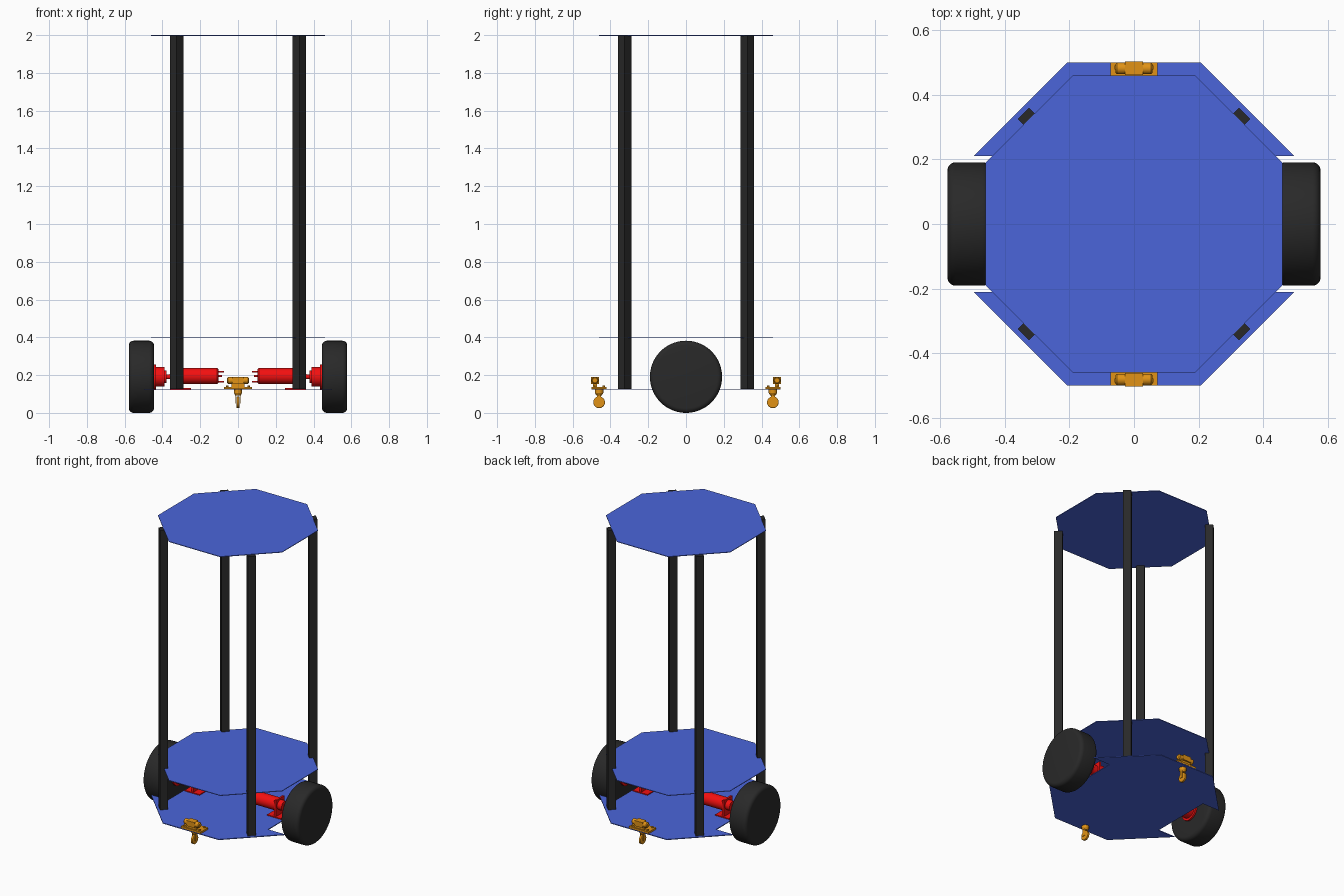
import bpy, bmesh, math
from mathutils import Matrix, Vector

if "Cube" in bpy.data.objects:
    bpy.data.objects.remove(bpy.data.objects["Cube"])


def material(name, rgb):
    m = bpy.data.materials.new(name)
    m.diffuse_color = (*rgb, 1)
    m.use_nodes = True
    m.node_tree.nodes["Principled BSDF"].inputs["Base Color"].default_value = m.diffuse_color
    return m


BLUE = material("blue_plate", (0.07, 0.13, 0.70))
BLACK = material("black", (0.022, 0.022, 0.022))
RED = material("red_motor", (0.90, 0.005, 0.005))
AMBER = material("amber_caster", (0.75, 0.29, 0.008))


def finish(bm, name, mat):
    bmesh.ops.recalc_face_normals(bm, faces=bm.faces)
    me = bpy.data.meshes.new(name)
    bm.to_mesh(me)
    bm.free()
    me.materials.append(mat)
    ob = bpy.data.objects.new(name, me)
    bpy.context.collection.objects.link(ob)
    return ob


def add_box(bm, centre, size, turn=0.0):
    mat = (Matrix.Translation(centre) @ Matrix.Rotation(turn, 4, 'Z')
           @ Matrix.Diagonal((*size, 1)))
    bmesh.ops.create_cube(bm, size=1, matrix=mat)


def add_lathe(bm, profile, centre, axis='X', sign=1, n=48):
    """Closed solid turned about an axis; profile is (distance, radius)."""
    rings = []
    for d, r in profile:
        ring = []
        for i in range(n):
            a = 2 * math.pi * i / n
            u, v = r * math.cos(a), r * math.sin(a)
            p = {'X': (sign * d, u, v), 'Y': (u, sign * d, v), 'Z': (u, v, sign * d)}[axis]
            ring.append(bm.verts.new(Vector(centre) + Vector(p)))
        rings.append(ring)
    for a, b in zip(rings, rings[1:]):
        for i in range(n):
            j = (i + 1) % n
            bm.faces.new((a[i], a[j], b[j], b[i]))
    bm.faces.new(rings[0])
    bm.faces.new(rings[-1])


def plate(name, quarter, z, thick):
    """Flat plate from one quarter outline mirrored in x and y."""
    pts = list(quarter)
    pts += [(-x, y) for x, y in reversed(quarter)]
    pts += [(-x, -y) for x, y in quarter]
    pts += [(x, -y) for x, y in reversed(quarter)]
    bm = bmesh.new()
    f = bm.faces.new([bm.verts.new((x, y, z)) for x, y in pts])
    ext = bmesh.ops.extrude_face_region(bm, geom=[f])
    bmesh.ops.translate(bm, vec=(0, 0, thick),
                        verts=[g for g in ext["geom"] if isinstance(g, bmesh.types.BMVert)])
    return finish(bm, name, BLUE)


# Plates: two octagons and a larger base notched for the wheels
octagon = [(0.46, 0.19), (0.19, 0.46)]
plate("top_plate", octagon, 1.996, 0.004)
plate("middle_plate", octagon, 0.396, 0.004)
plate("base_plate", [(0.37, 0.21), (0.497, 0.21), (0.207, 0.50)], 0.12, 0.005)

# Square posts turned 45 degrees
for sx in (-1, 1):
    for sy in (-1, 1):
        bm = bmesh.new()
        add_box(bm, (sx * 0.325, sy * 0.325, 1.0615), (0.05, 0.05, 1.871), math.pi / 4)
        finish(bm, "post", BLACK)

AXLE = 0.191
for s, side in ((-1, "left"), (1, "right")):
    # Tyre with rounded shoulders
    x0, x1, r, f = 0.445, 0.578, 0.191, 0.025
    prof = [(x0, 0.10), (x0, r - f)]
    prof += [(x0 + f * (1 - math.cos(t)), r - f + f * math.sin(t))
             for t in [math.pi / 2 * k / 5 for k in range(1, 6)]]
    prof += [(x1 - f * (1 - math.sin(t)), r - f + f * math.cos(t))
             for t in [math.pi / 2 * k / 5 for k in range(0, 6)]]
    bm = bmesh.new()
    add_lathe(bm, prof, (0, 0, AXLE), sign=s, n=72)
    finish(bm, side + "_wheel", BLACK)

    # Hub flange, stepped towards the motor, and the drive shaft
    bm = bmesh.new()
    add_lathe(bm, [(0.36, 0.012), (0.378, 0.012), (0.378, 0.034), (0.388, 0.034),
                   (0.388, 0.052), (0.434, 0.052), (0.434, 0.066), (0.447, 0.066)],
              (0, 0, AXLE), sign=s)
    finish(bm, side + "_hub", RED)

    # Motor can, gearbox nose and rear shaft
    bm = bmesh.new()
    add_lathe(bm, [(0.085, 0.006), (0.102, 0.006), (0.102, 0.034), (0.11, 0.042),
                   (0.30, 0.042), (0.30, 0.032), (0.345, 0.032), (0.345, 0.012), (0.362, 0.012)],
              (0, 0, AXLE + 0.004), sign=s)
    # Rear terminals
    for dz in (-0.026, 0.026):
        add_box(bm, (s * 0.09, 0, AXLE + dz), (0.03, 0.012, 0.008))
    finish(bm, side + "_motor", RED)

    # Mounting bracket: foot and upright
    bm = bmesh.new()
    add_box(bm, (s * 0.305, 0, 0.128), (0.11, 0.10, 0.006))
    add_box(bm, (s * 0.306, 0, 0.184), (0.012, 0.09, 0.108))
    finish(bm, side + "_motor_bracket", RED)

# Casters with a small sensor-like housing above, mirrored front and back
for s, end in ((-1, "front"), (1, "rear")):
    y = s * 0.46
    bm = bmesh.new()
    add_box(bm, (0, y, 0.132), (0.146, 0.08, 0.012))
    for sx in (-1, 1):
        for dy in (-0.025, 0.025):
            add_lathe(bm, [(0, 0.007), (0.008, 0.007)], (sx * 0.056, y + dy, 0.138), 'Z', n=6)
    finish(bm, end + "_caster_mount", AMBER)

    bm = bmesh.new()
    add_lathe(bm, [(0.092, 0.014), (0.105, 0.022), (0.126, 0.022)], (0, y, 0), 'Z', n=24)
    for sx in (-1, 1):
        add_box(bm, (sx * 0.0115, y, 0.076), (0.003, 0.022, 0.05))
    finish(bm, end + "_caster_fork", AMBER)

    bm = bmesh.new()
    add_lathe(bm, [(-0.009, 0.026), (-0.006, 0.031), (0.006, 0.031), (0.009, 0.026)],
              (0, y, 0.056), n=32)
    finish(bm, end + "_caster_wheel", AMBER)

    bm = bmesh.new()
    yo = s * 0.482
    add_box(bm, (0, yo, 0.148), (0.07, 0.022, 0.022))
    add_box(bm, (0, yo, 0.172), (0.056, 0.042, 0.036))
    for sx in (-1, 1):
        add_lathe(bm, [(0.028, 0.018), (0.052, 0.018), (0.057, 0.013)],
                  (0, yo, 0.172), sign=sx, n=24)
    finish(bm, end + "_housing", AMBER)

# Smooth shading with sharp edges kept
bpy.ops.object.select_all(action='SELECT')
bpy.context.view_layer.objects.active = bpy.data.objects["top_plate"]
bpy.ops.object.shade_smooth_by_angle(angle=math.radians(30))
